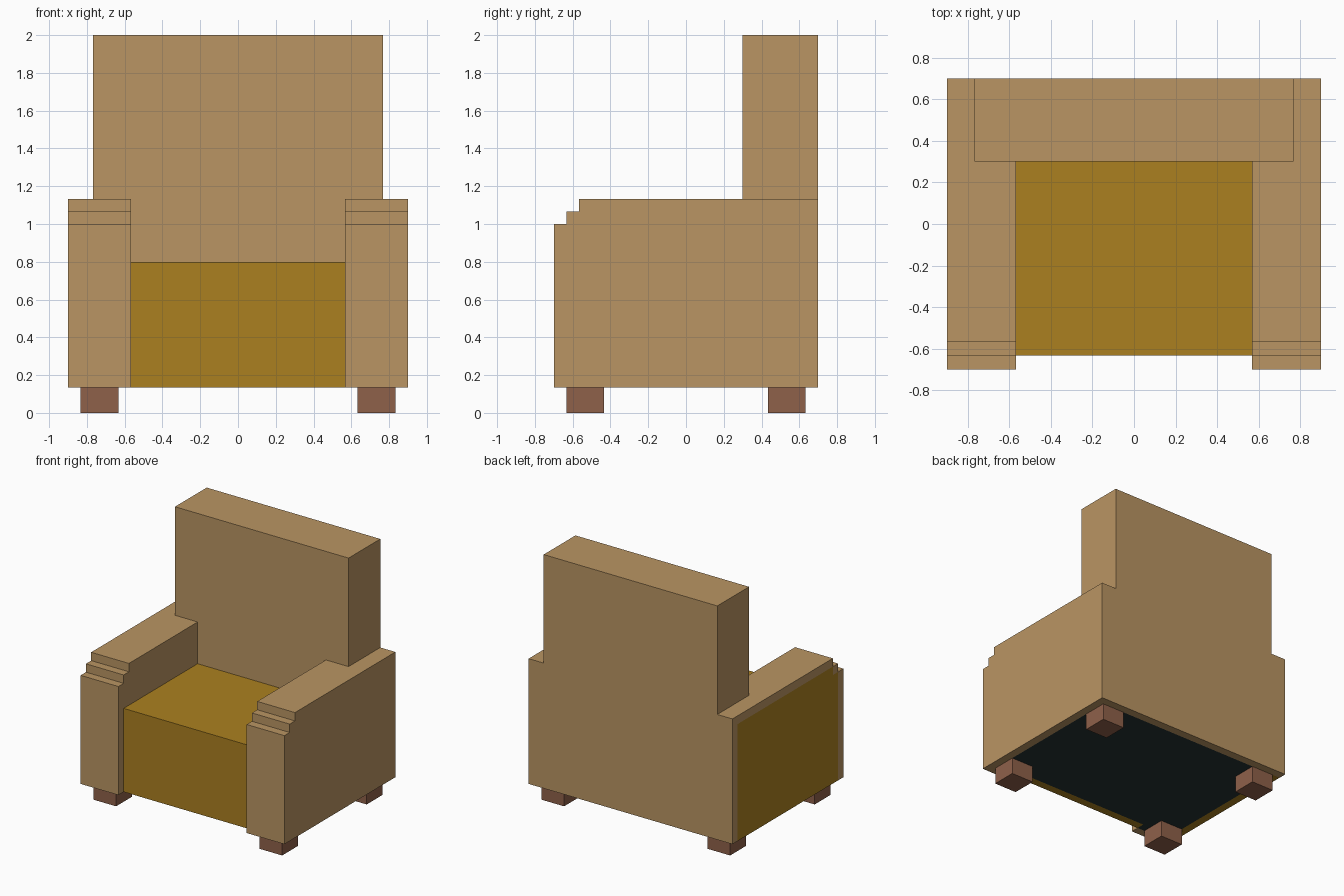
import bpy, bmesh
from mathutils import Vector

if "Cube" in bpy.data.objects:
    bpy.data.objects.remove(bpy.data.objects["Cube"])

U = 1 / 15  # one block of the blocky style


def material(name, rgb):
    m = bpy.data.materials.new(name)
    lin = [((c / 255 + 0.055) / 1.055) ** 2.4 for c in rgb]
    m.diffuse_color = (*lin, 1)
    m.use_nodes = True
    m.node_tree.nodes["Principled BSDF"].inputs["Base Color"].default_value = m.diffuse_color
    return m


TAN = material("tan upholstery", (186, 149, 99))
GOLD = material("gold cushion", (171, 128, 32))
WOOD = material("brown wood", (143, 97, 74))
DARK = material("dark underside", (36, 50, 51))


def prism(name, profile, axis, lo, hi, mats, cuts=(), paint=None):
    """Extrude a profile (block units) along x or y, slice it, paint faces by rule."""
    bm = bmesh.new()

    def place(a, b, t):
        return Vector((t, a, b) if axis == "x" else (a, t, b)) * U

    face = bm.faces.new([bm.verts.new(place(a, b, lo)) for a, b in profile])
    ext = bmesh.ops.extrude_face_region(bm, geom=[face])["geom"]
    moved = [v for v in ext if isinstance(v, bmesh.types.BMVert)]
    bmesh.ops.translate(bm, verts=moved, vec=place(0, 0, hi - lo))
    for ax, pos in cuts:
        co, no = Vector(), Vector()
        co["xyz".index(ax)] = pos * U
        no["xyz".index(ax)] = 1
        bmesh.ops.bisect_plane(bm, geom=bm.verts[:] + bm.edges[:] + bm.faces[:],
                               dist=1e-5, plane_co=co, plane_no=no)
    bmesh.ops.recalc_face_normals(bm, faces=bm.faces[:])
    bm.normal_update()
    if paint:
        for f in bm.faces:
            f.material_index = paint(f.calc_center_median() / U, f.normal)
    me = bpy.data.meshes.new(name)
    bm.to_mesh(me)
    bm.free()
    for m in mats:
        me.materials.append(m)
    ob = bpy.data.objects.new(name, me)
    bpy.context.collection.objects.link(ob)
    return ob


def rect(a0, a1, b0, b1):
    return [(a0, b0), (a1, b0), (a1, b1), (a0, b1)]


# Armrests with stepped front; the left one has a gold outer panel
def arm_paint(c, n):
    inside = abs(c.y) < 9.5
    if n.z < -0.5 and inside and abs(c.x) < 12.5:
        return 2
    if c.x < -12.5 and inside:
        if n.z < -0.5:
            return 1
        if n.x < -0.5 and c.z < (15 if c.y < -8.5 else 16):
            return 1
    return 0


arm_profile = [(-10.5, 2), (10.5, 2), (10.5, 17), (-8.5, 17),
               (-8.5, 16), (-9.5, 16), (-9.5, 15), (-10.5, 15)]
for side, lo, hi in (("left", -13.5, -8.5), ("right", 8.5, 13.5)):
    prism(side + "_armrest", arm_profile, "x", lo, hi, [TAN, GOLD, DARK],
          [("y", -9.5), ("y", -8.5), ("y", 9.5), ("z", 15), ("z", 16),
           ("x", -12.5), ("x", 12.5)], arm_paint)

# Backrest: narrow between the arms, wider above them
back_profile = [(-8.5, 2), (8.5, 2), (8.5, 17), (11.5, 17), (11.5, 30),
                (-11.5, 30), (-11.5, 17), (-8.5, 17)]
prism("backrest", back_profile, "y", 4.5, 10.5, [TAN, DARK], [("y", 9.5)],
      lambda c, n: int(n.z < -0.5 and c.z < 3 and c.y < 9.5))

# Seat cushion with dark underside behind its front edge
prism("seat", rect(-9.5, 4.5, 2, 12), "x", -8.5, 8.5, [GOLD, DARK], [("y", -8.5)],
      lambda c, n: int(n.z < -0.5 and c.y > -8.5))

# Four feet
for side, x in (("left", -12.5), ("right", 9.5)):
    for end, y in (("front", -9.5), ("back", 6.5)):
        prism(f"{end}_{side}_foot", rect(y, y + 3, 0, 2), "x", x, x + 3, [WOOD])
